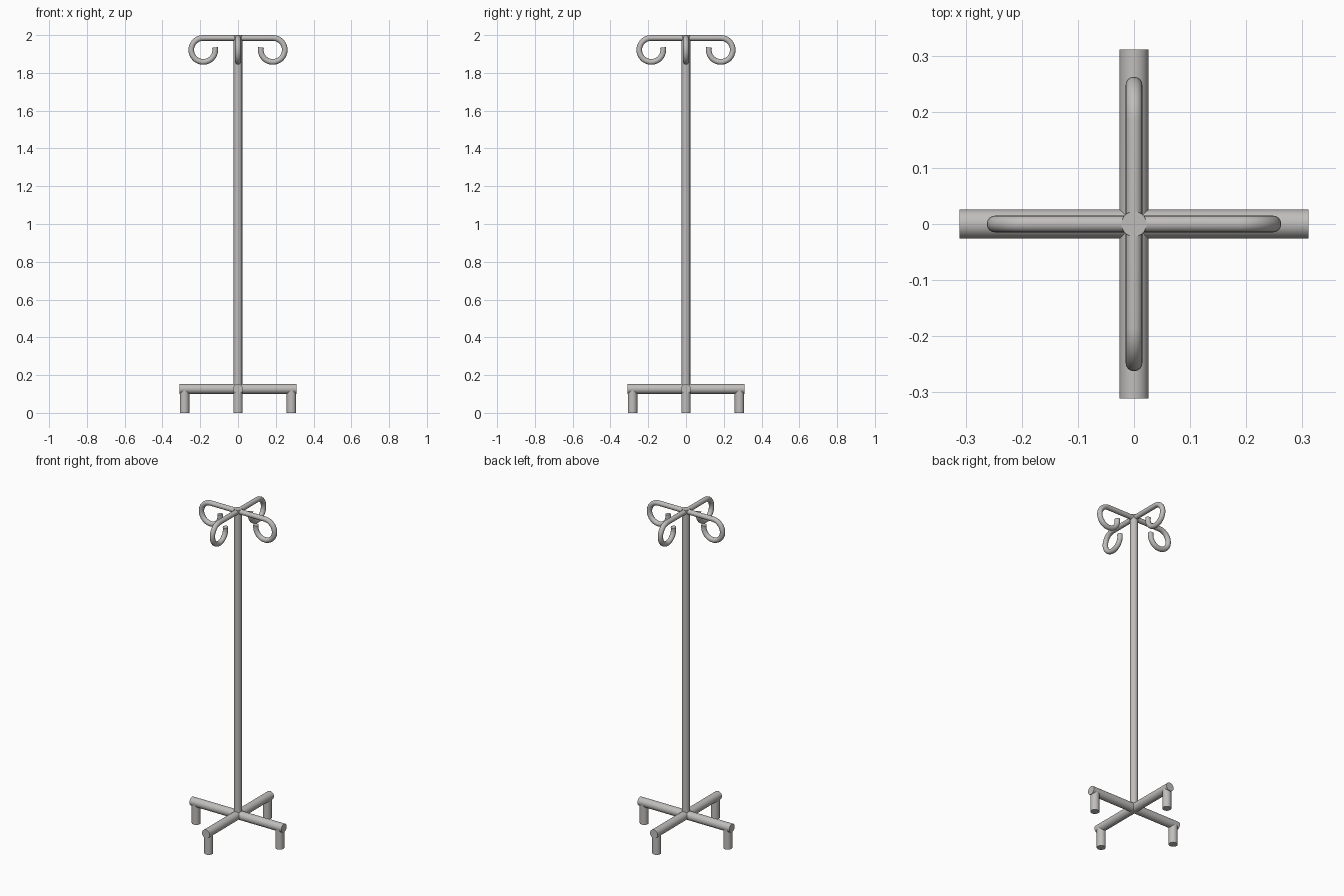
import bpy, math
from mathutils import Vector

if "Cube" in bpy.data.objects:
    bpy.data.objects.remove(bpy.data.objects["Cube"])

metal = bpy.data.materials.new("warm_grey_metal")
metal.diffuse_color = (0.53, 0.515, 0.50, 1)
metal.use_nodes = True
metal.node_tree.nodes["Principled BSDF"].inputs["Base Color"].default_value = metal.diffuse_color


def finish(ob, name):
    ob.name = name
    ob.data.materials.clear()
    ob.data.materials.append(metal)
    bpy.ops.object.select_all(action='DESELECT')
    ob.select_set(True)
    bpy.context.view_layer.objects.active = ob
    bpy.ops.object.shade_smooth_by_angle(angle=math.radians(35))
    return ob


def rod(name, a, b, radius):
    a, b = Vector(a), Vector(b)
    d = b - a
    bpy.ops.mesh.primitive_cylinder_add(
        vertices=32, radius=radius, depth=d.length, location=(a + b) / 2,
        rotation=d.to_track_quat('Z', 'Y').to_euler())
    return finish(bpy.context.object, name)


def hook(name, turn):
    # straight arm, then a loop curling down and back inward
    R, cx, cz = 0.0635, 0.184, 1.9215
    pts = [(0, cz + R)]
    steps = 32
    for i in range(steps + 1):
        t = math.radians(90 - 282 * i / steps)
        pts.append((cx + R * math.cos(t), cz + R * math.sin(t)))
    cu = bpy.data.curves.new(name, 'CURVE')
    cu.dimensions = '3D'
    cu.bevel_depth = 0.015
    cu.bevel_resolution = 6
    cu.use_fill_caps = True
    sp = cu.splines.new('POLY')
    sp.points.add(len(pts) - 1)
    for p, (r, z) in zip(sp.points, pts):
        p.co = (r * math.cos(turn), r * math.sin(turn), z, 1)
    ob = bpy.data.objects.new(name, cu)
    bpy.context.collection.objects.link(ob)
    bpy.ops.object.select_all(action='DESELECT')
    ob.select_set(True)
    bpy.context.view_layer.objects.active = ob
    bpy.ops.object.convert(target='MESH')
    finish(bpy.context.object, name)


# upright pole
rod("pole", (0, 0, 0.127), (0, 0, 2.0), 0.0225)

# crossed base bars
L, Z = 0.311, 0.127
rod("base_bar_x", (-L, 0, Z), (L, 0, Z), 0.026)
rod("base_bar_y", (0, -L, Z), (0, L, Z), 0.026)

# feet and hooks, one per direction
for i, side in enumerate(("right", "back", "left", "front")):
    t = i * math.pi / 2
    x, y = 0.283 * math.cos(t), 0.283 * math.sin(t)
    rod(side + "_foot", (x, y, 0), (x, y, Z), 0.025)
    hook(side + "_hook", t)
